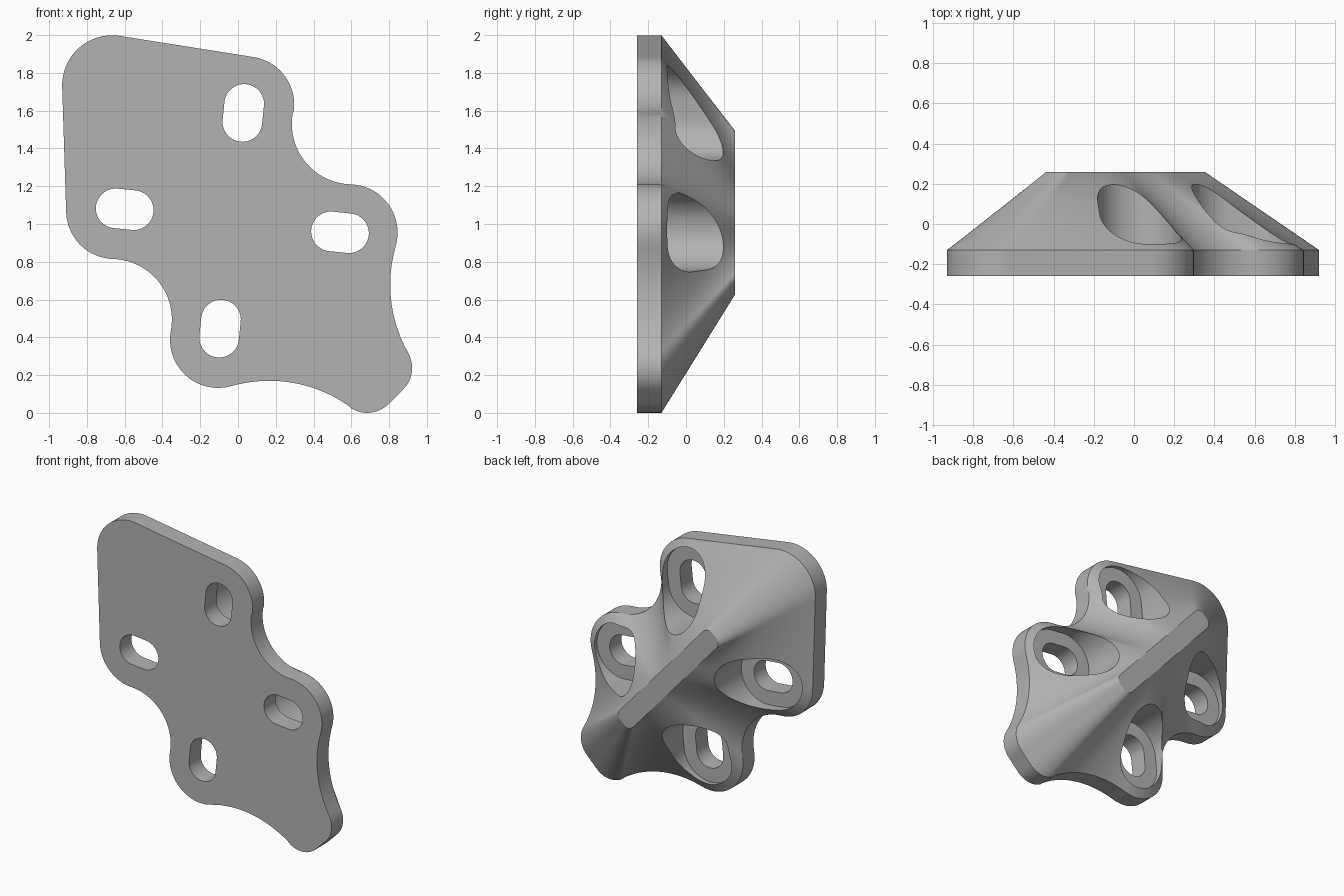
import bpy, bmesh, math
from mathutils import Vector

cube = bpy.data.objects.get("Cube")
if cube:
    bpy.data.objects.remove(cube)

FRONT, STEP, BACK = -0.26, -0.13, 0.26

grey = bpy.data.materials.new("plain_grey")
grey.use_nodes = True
grey.diffuse_color = (0.45, 0.45, 0.45, 1)
grey.node_tree.nodes["Principled BSDF"].inputs["Base Color"].default_value = (0.45, 0.45, 0.45, 1)

# Outline circles, counterclockwise: x, z, radius (negative = concave fillet)
CIRCLES = [
    (0.684, 0.16, 0.16), (0.762, 0.238, 0.16),      # lower tip
    (1.536, 0.678, -0.73), (0.59, 0.955, 0.255),    # right lobe
    (0.605, 1.53, -0.32), (0.043, 1.632, 0.255),    # upper lobe
    (-0.667, 1.735, 0.264),                         # big corner
    (-0.655, 1.07, 0.255), (-0.67, 0.495, -0.32),   # left lobe
    (-0.105, 0.387, 0.255), (0.166, -0.56, -0.73),  # lower lobe
]


def tangent_points(a, b):
    ca, cb = Vector(a[:2]), Vector(b[:2])
    ra, rb = a[2], b[2]
    if ra * rb < 0:
        p = ca.lerp(cb, abs(ra) / (abs(ra) + abs(rb)))
        return p, p
    d = (cb - ca).normalized()
    n = Vector((d.y, -d.x))
    return ca + n * ra, cb + n * rb


def outline_arcs(circles, steps=20):
    """One list of points per circle, joined by tangent lines."""
    arcs = []
    n = len(circles)
    for i, c in enumerate(circles):
        start = tangent_points(circles[i - 1], c)[1] - Vector(c[:2])
        end = tangent_points(c, circles[(i + 1) % n])[0] - Vector(c[:2])
        a0 = math.atan2(start.y, start.x)
        sweep = (math.atan2(end.y, end.x) - a0) % math.tau
        if c[2] < 0:
            sweep -= math.tau
        r = abs(c[2])
        arcs.append([Vector((c[0] + r * math.cos(a0 + sweep * k / steps),
                             c[1] + r * math.sin(a0 + sweep * k / steps)))
                     for k in range(steps + 1)])
    return arcs


def sample(points, ts):
    """Points at fractions ts of the length of an open path."""
    lengths = [0.0]
    for a, b in zip(points, points[1:]):
        lengths.append(lengths[-1] + (b - a).length)
    result, j = [], 0
    for t in ts:
        goal = t * lengths[-1]
        while j < len(points) - 2 and lengths[j + 1] < goal:
            j += 1
        span = max(lengths[j + 1] - lengths[j], 1e-9)
        result.append(points[j].lerp(points[j + 1], min(1, (goal - lengths[j]) / span)))
    return result


def make_object(name, bm):
    bmesh.ops.recalc_face_normals(bm, faces=bm.faces)
    mesh = bpy.data.meshes.new(name)
    bm.to_mesh(mesh)
    bm.free()
    obj = bpy.data.objects.new(name, mesh)
    mesh.materials.append(grey)
    bpy.context.collection.objects.link(obj)
    return obj


def skin(name, rings):
    """Closed solid through rings of (x, y, z) points."""
    bm = bmesh.new()
    loops = [[bm.verts.new(p) for p in ring] for ring in rings]
    n = len(loops[0])
    for low, high in zip(loops, loops[1:]):
        for i in range(n):
            bm.faces.new((low[i], low[(i + 1) % n], high[(i + 1) % n], high[i]))
    bm.faces.new(loops[0])
    bm.faces.new(loops[-1])
    return make_object(name, bm)


# Split the outline at the tip, the two side valleys and the big corner
arcs = outline_arcs(CIRCLES)
marks, outline = [], []
for i, arc in enumerate(arcs):
    if i in (4, 6, 8):
        marks.append(len(outline) + len(arc) // 2)
    outline += arc
tip = (arcs[0][-1] + arcs[1][0]) / 2
first = len(arcs[0])
outline = [tip] + outline[first:] + outline[:first] + [tip]
marks = [0] + [m - first + 1 for m in marks] + [len(outline) - 1]

# Narrow ridge, a rounded rectangle lying along the diagonal
AXIS = Vector((0.665, -0.747)).normalized()
SIDE = Vector((-AXIS.y, AXIS.x))
CENTRE = Vector((-0.042, 1.06))
HALF_L, HALF_W, CORNER = 0.545, 0.07, 0.05
quarter = [(HALF_L, 0)] + [
    (HALF_L - CORNER + CORNER * math.cos(a), HALF_W - CORNER + CORNER * math.sin(a))
    for a in (math.pi / 2 * k / 6 for k in range(7))] + [(0, HALF_W)]


def ridge_quarter(sx, sy):
    pts = [CENTRE + AXIS * u * sx + SIDE * v * sy for u, v in quarter]
    return pts if sx == sy else pts[::-1]


ridge_parts = [ridge_quarter(*s) for s in ((1, 1), (-1, 1), (-1, -1), (1, -1))]

# Matching samples on the outline and the ridge
N = 90
ts = [k / N for k in range(N)]
base, ridge = [], []
for a, b, part in zip(marks, marks[1:], ridge_parts):
    base += sample(outline[a:b + 1], ts)
    ridge += sample(part, ts)

# Plate and sloping back in one skin
rings = [[(p.x, FRONT, p.y) for p in base]]
LEVELS = 8
for k in range(LEVELS + 1):
    f = k / LEVELS
    rings.append([(*(q := p.lerp(r, f)).xy, 0) for p, r in zip(base, ridge)])
    rings[-1] = [(x, STEP + (BACK - STEP) * f, z) for x, z, _ in rings[-1]]
bracket = skin("mounting_bracket", rings)


def slot_cutter(name, x, z, along, radius, y0, y1, half=0.048, steps=24):
    d = Vector(along).normalized()
    turn = math.atan2(d.y, d.x) - math.pi / 2
    pts = []
    for end in (1, -1):
        c = Vector((x, z)) + d * half * end
        for k in range(steps + 1):
            a = turn + math.pi * k / steps + (math.pi if end < 0 else 0)
            pts.append(c + Vector((math.cos(a), math.sin(a))) * radius)
    return skin(name, [[(p.x, y, p.y) for p in pts] for y in (y0, y1)])


# Through slots with wider pockets opening to the back
UP, ACROSS = (0.1, 1), (1, -0.1)
SLOTS = [(0.028, 1.588, UP), (0.54, 0.956, ACROSS),
         (-0.6, 1.078, ACROSS), (-0.095, 0.446, UP)]
bpy.context.view_layer.objects.active = bracket
for x, z, along in SLOTS:
    for radius, y0, y1 in ((0.205, STEP + 0.002, 0.5), (0.105, -0.5, 0.4)):
        cutter = slot_cutter("slot_cutter", x, z, along, radius, y0, y1)
        cutter.hide_render = True
        mod = bracket.modifiers.new("slot", 'BOOLEAN')
        mod.operation, mod.solver, mod.object = 'DIFFERENCE', 'EXACT', cutter
        bpy.ops.object.modifier_apply(modifier=mod.name)
        bpy.data.objects.remove(cutter)

# Smooth curves, keep the edges sharp
bpy.ops.object.select_all(action='DESELECT')
bracket.select_set(True)
bpy.ops.object.shade_smooth_by_angle(angle=math.radians(25))
